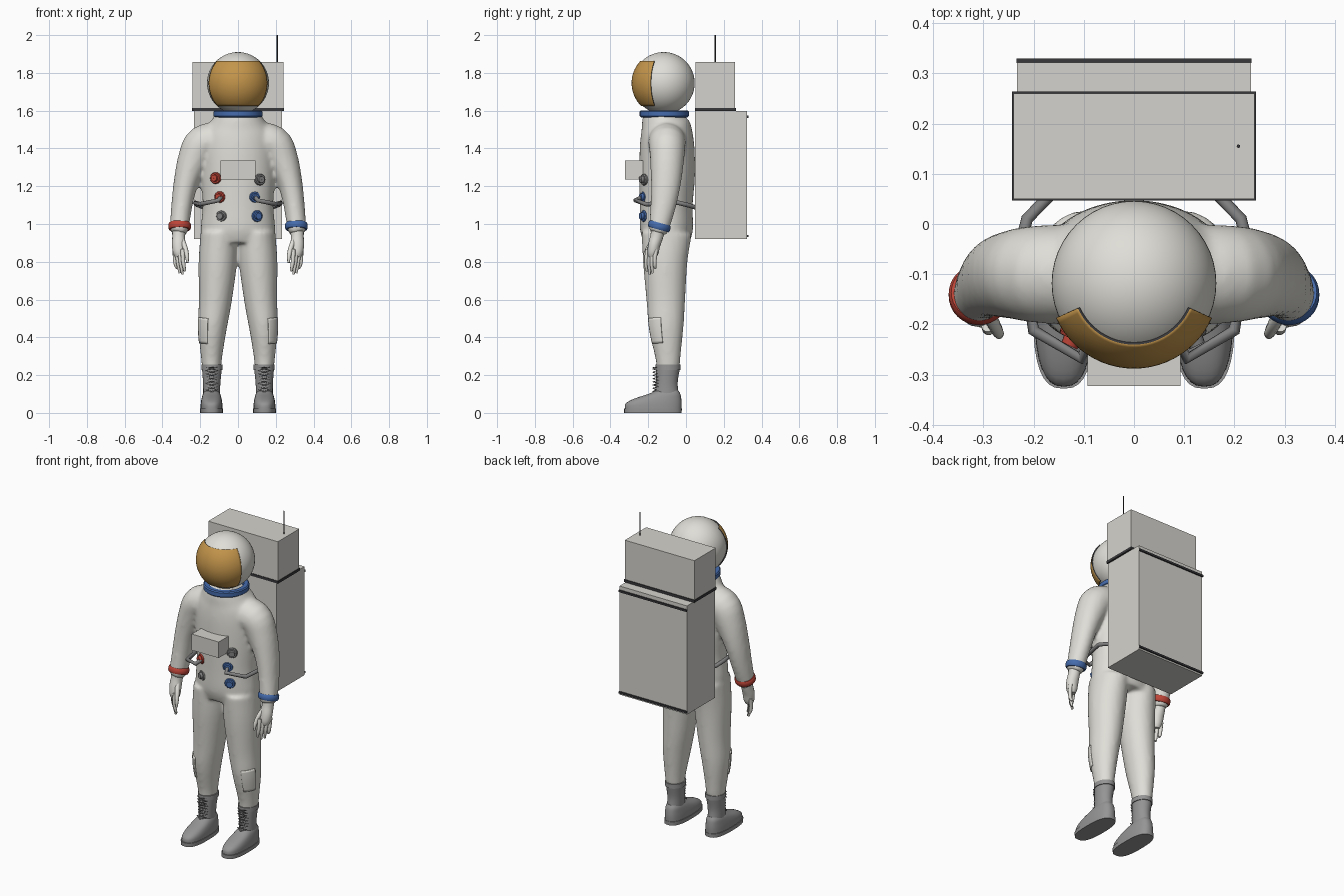
import bpy, bmesh, math
from mathutils import Vector, Matrix

if "Cube" in bpy.data.objects:
    bpy.data.objects.remove(bpy.data.objects["Cube"])


def material(name, r, g, b):
    m = bpy.data.materials.new(name)
    m.use_nodes = True
    m.diffuse_color = (r, g, b, 1)
    m.node_tree.nodes["Principled BSDF"].inputs["Base Color"].default_value = (r, g, b, 1)
    return m


WHITE = material("suit white", .74, .73, .68)
PACK = material("pack white", .66, .65, .61)
GOLD = material("visor gold", .55, .30, .07)
BLUE = material("blue", .06, .15, .42)
RED = material("red", .52, .06, .04)
BOOT = material("boot grey", .30, .30, .30)
METAL = material("hose grey", .22, .22, .22)
DARK = material("dark trim", .04, .04, .045)


def finish(name, bm, *mats, smooth=40):
    bmesh.ops.recalc_face_normals(bm, faces=bm.faces)
    me = bpy.data.meshes.new(name)
    bm.to_mesh(me)
    bm.free()
    ob = bpy.data.objects.new(name, me)
    bpy.context.collection.objects.link(ob)
    for m in mats:
        me.materials.append(m)
    if smooth:
        bpy.ops.object.select_all(action='DESELECT')
        ob.select_set(True)
        bpy.context.view_layer.objects.active = ob
        bpy.ops.object.shade_smooth_by_angle(angle=math.radians(smooth))
    return ob


def refine(pts, k):
    """Catmull-Rom refinement of (x, y, z, rx, ry) stations."""
    p = [Vector(q) for q in pts]
    p = [p[0] * 2 - p[1]] + p + [p[-1] * 2 - p[-2]]
    out = []
    for a, b, c, d in zip(p, p[1:], p[2:], p[3:]):
        for i in range(k):
            t = i / k
            out.append((b * 2 + (c - a) * t + (a * 2 - b * 5 + c * 4 - d) * t * t
                        + (b * 3 - a - c * 3 + d) * t ** 3) / 2)
    return out + [p[-2]]


def tube(bm, pts, side=1, n=24, k=4, power=1, arc=None, flat=False, grow=0):
    """Loft elliptical rings along stations; side = -1 mirrors in x."""
    st = refine(pts, k)
    rings = []
    a0, a1 = arc or (0, 360)
    for i, s in enumerate(st):
        t = Vector((0, 0, -1)) if flat else (st[min(i + 1, len(st) - 1)] - st[max(i - 1, 0)]).to_3d()
        t.normalize()
        u = Vector((0, 1, 0)).cross(t).normalized()
        v = t.cross(u)
        ring = []
        for j in range(n + (1 if arc else 0)):
            a = math.radians(a0 + (a1 - a0) * j / n)
            ca, sa = (math.copysign(abs(f) ** power, f) for f in (math.cos(a), math.sin(a)))
            co = Vector(s[:3]) + u * ca * (s[3] + grow) + v * sa * (s[4] + grow)
            ring.append(bm.verts.new((co.x * side, co.y, co.z)))
        rings.append(ring)
    for r, q in zip(rings, rings[1:]):
        for j in range(n):
            m = (j + 1) % len(r)
            bm.faces.new((r[j], r[m], q[m], q[j]))
    if not arc:
        bm.faces.new(rings[0])
        bm.faces.new(rings[-1])


def box(name, lo, hi, mat):
    bm = bmesh.new()
    lo, hi = Vector(lo), Vector(hi)
    bmesh.ops.create_cube(bm, size=1, matrix=Matrix.Translation((lo + hi) / 2) @ Matrix.Diagonal((*(hi - lo), 1)))
    return finish(name, bm, mat, smooth=0)


def lathe(bm, profile, origin, axis, n=24):
    """Spin closed (radius, height) profile about an axis."""
    rot = Vector((0, 0, 1)).rotation_difference(Vector(axis)).to_matrix()
    rings = [[bm.verts.new(Vector(origin) + rot @ Vector((r * math.cos(math.tau * j / n),
              r * math.sin(math.tau * j / n), h))) for j in range(n)] for r, h in profile]
    for a, b in zip(rings, rings[1:] + rings[:1]):
        for j in range(n):
            bm.faces.new((a[j], a[(j + 1) % n], b[(j + 1) % n], b[j]))


def wire(name, lines, radius, mat, res=2):
    cu = bpy.data.curves.new(name, 'CURVE')
    cu.dimensions = '3D'
    cu.bevel_depth, cu.bevel_resolution, cu.use_fill_caps = radius, res, True
    for line in lines:
        sp = cu.splines.new('POLY')
        sp.points.add(len(line) - 1)
        for p, co in zip(sp.points, line):
            p.co = (*co, 1)
    cu.materials.append(mat)
    ob = bpy.data.objects.new(name, cu)
    bpy.context.collection.objects.link(ob)


# Suit: torso, arms and legs fused into one soft skin
torso = [(0, -.105, 1.585, .115, .11), (0, -.11, 1.55, .14, .122), (0, -.103, 1.49, .18, .135),
         (0, -.1, 1.4, .195, .145), (0, -.1, 1.25, .195, .147), (0, -.105, 1.1, .187, .14),
         (0, -.103, .97, .197, .14), (0, -.103, .9, .18, .12)]
arm = [(.08, -.1, 1.44, .1, .1), (.185, -.1, 1.425, .098, .098), (.235, -.1, 1.34, .085, .09),
       (.275, -.106, 1.22, .066, .08), (.297, -.12, 1.1, .056, .068), (.311, -.143, .98, .05, .054),
       (.315, -.15, .95, .04, .045)]
leg = [(.1, -.103, .95, .098, .133), (.107, -.11, .8, .102, .118), (.12, -.107, .6, .088, .103),
       (.135, -.105, .45, .076, .092), (.14, -.096, .3, .057, .068), (.139, -.095, .23, .05, .06)]
bm = bmesh.new()
tube(bm, torso, n=40)
for s in (1, -1):
    tube(bm, arm, s)
    tube(bm, leg, s)
suit = finish("suit", bm, WHITE)
rm = suit.modifiers.new("fuse", 'REMESH')
rm.mode, rm.voxel_size, rm.use_smooth_shade = 'VOXEL', .011, True
sm = suit.modifiers.new("soften", 'SMOOTH')
sm.factor, sm.iterations = .5, 8

# Helmet, visor and neck ring
centre = Vector((0, -.118, 1.746))
bm = bmesh.new()
bmesh.ops.create_uvsphere(bm, u_segments=48, v_segments=32, radius=.164, matrix=Matrix.Translation(centre))
finish("helmet", bm, WHITE)
bm = bmesh.new()
bmesh.ops.create_uvsphere(bm, u_segments=64, v_segments=48, radius=.17)
a = math.radians(24)
cuts = [((0, 0, .118), (0, 0, 1)), ((0, 0, -.12), (0, 0, -1)), ((0, 0, 0), (0, 1, 0)),
        ((0, 0, 0), (math.sin(a), math.cos(a), 0)), ((0, 0, 0), (-math.sin(a), math.cos(a), 0))]
for co, no in cuts:
    bmesh.ops.bisect_plane(bm, geom=bm.verts[:] + bm.edges[:] + bm.faces[:], plane_co=co, plane_no=no, clear_outer=True)
bmesh.ops.translate(bm, verts=bm.verts, vec=centre)
visor = finish("visor", bm, GOLD, DARK)
so = visor.modifiers.new("thickness", 'SOLIDIFY')
so.thickness, so.offset, so.material_offset_rim = .008, -1, 1
bm = bmesh.new()
lathe(bm, [(.1, -.018), (.124, -.018), (.13, -.012), (.13, .012), (.124, .018), (.1, .018)], (0, -.115, 1.583), (0, 0, 1), 48)
finish("neck_ring", bm, BLUE)

# Backpack
box("pack_lower", (-.233, .047, .92), (.233, .322, 1.597), PACK)
box("pack_upper", (-.24, .05, 1.612), (.24, .26, 1.857), PACK)
box("pack_seam", (-.243, .047, 1.597), (.243, .264, 1.613), DARK)
for name, z in (("top", 1.568), ("bottom", .936)):
    box("pack_strip_" + name, (-.234, .321, z - .006), (.234, .33, z + .006), DARK)
wire("antenna", [[(.208, .155, 1.85), (.208, .155, 2)]], .0035, DARK)
box("chest_box", (-.093, -.323, 1.235), (.093, -.2, 1.335), PACK)

# Chest connectors: flanged rings with a raised centre
for i, (x, z, mat) in enumerate([(-.118, 1.243, RED), (-.095, 1.143, RED), (-.087, 1.042, METAL),
                                 (.115, 1.235, METAL), (.087, 1.143, BLUE), (.1, 1.042, BLUE)]):
    d = Vector((.45 * math.copysign(1, x), -.9, 0)).normalized()
    bm = bmesh.new()
    lathe(bm, [(.001, -.02), (.029, -.02), (.031, .004), (.027, .01), (.019, .01), (.017, .024), (.001, .024)],
          Vector((x, -.221, z)), d, 16)
    finish("connector_%d" % (i + 1), bm, mat, smooth=30)

for s, label, cuff in ((1, "left", BLUE), (-1, "right", RED)):
    # Hose from chest to pack
    wire(label + "_hose", [[(s * x, y, z) for x, y, z in [
        (.09, -.23, 1.142), (.105, -.268, 1.125), (.2, -.212, 1.105), (.226, -.04, 1.112),
        (.213, .01, 1.1), (.165, .06, 1.085)]]], .012, METAL)

    # Wrist cuff
    bm = bmesh.new()
    lathe(bm, [(.04, -.018), (.055, -.018), (.06, -.01), (.06, .01), (.055, .018), (.04, .018)],
          (s * .309, -.141, .988), Vector((0, .28, 1)).normalized(), 32)
    finish(label + "_cuff", bm, cuff)

    # Glove: palm, four fingers and a thumb fanned along a diagonal
    bm = bmesh.new()
    tube(bm, [(.313, -.148, .965, .036, .036), (.314, -.156, .93, .034, .034), (.314, -.168, .89, .036, .032),
              (.312, -.175, .85, .032, .03), (.311, -.178, .825, .022, .022)], s, 16)
    for i in range(4):
        x, y, tip = .334 - .014 * i, -.158 - .015 * i, (.765, .74, .733, .75)[i]
        tube(bm, [(x, y, .865, .012, .012), (x, y - .006, .825, .011, .011),
                  (x - .004, y - .008, .785, .01, .01), (x - .012, y - .004, tip, .006, .006)], s, 10, 3)
    tube(bm, [(.3, -.165, .92, .016, .016), (.28, -.198, .875, .013, .013),
              (.27, -.217, .83, .011, .011), (.268, -.222, .795, .006, .006)], s, 10, 3)
    finish(label + "_glove", bm, WHITE, smooth=60)

    # Shin pocket hugging the outer front of the leg
    bm = bmesh.new()
    st = [p for p in refine(leg, 12) if .37 < p.z < .5]
    tube(bm, st, s, 10, 1, arc=(196, 250), grow=.005)
    pocket = finish(label + "_leg_pocket", bm, WHITE)
    so = pocket.modifiers.new("thickness", 'SOLIDIFY')
    so.thickness, so.offset = .009, -1

    # Boot: shaft with collar, foot and sole
    bm = bmesh.new()
    tube(bm, [(.138, -.095, .255, .056, .066), (.138, -.095, .228, .056, .066)], s, 28, 1)
    tube(bm, [(.138, -.095, .24, .053, .063), (.139, -.102, .16, .046, .058), (.14, -.103, .1, .044, .064),
              (.14, -.11, .06, .045, .07)], s, 28, flat=True)
    tube(bm, [(.14, -.1, .118, .036, .06), (.14, -.115, .1, .046, .085), (.14, -.15, .075, .053, .125),
              (.14, -.171, .05, .057, .148), (.14, -.174, .02, .058, .15)], s, 32, 3, .8, flat=True)
    finish(label + "_boot", bm, BOOT, smooth=50)
    bm = bmesh.new()
    tube(bm, [(.14, -.175, .024, .061, .153), (.14, -.175, 0, .06, .152)], s, 32, 1, .75, flat=True)
    finish(label + "_sole", bm, BOOT)

    # Crossed laces
    rows = [(.105 + .017 * i, (-1) ** i) for i in range(9)]
    lace = [[(s * .139 + f * e * .032, -.146 - .008 * (z > .2) - .012 * (z < .13), z) for z, e in rows]
            for f in (1, -1)]
    lace = [[q for p, r in zip(l, l[1:] + l[-1:]) for q in
             (p, (s * .139, -.174, (p[2] + r[2]) / 2))] for l in lace]
    wire(label + "_laces", lace, .003, METAL, 1)
